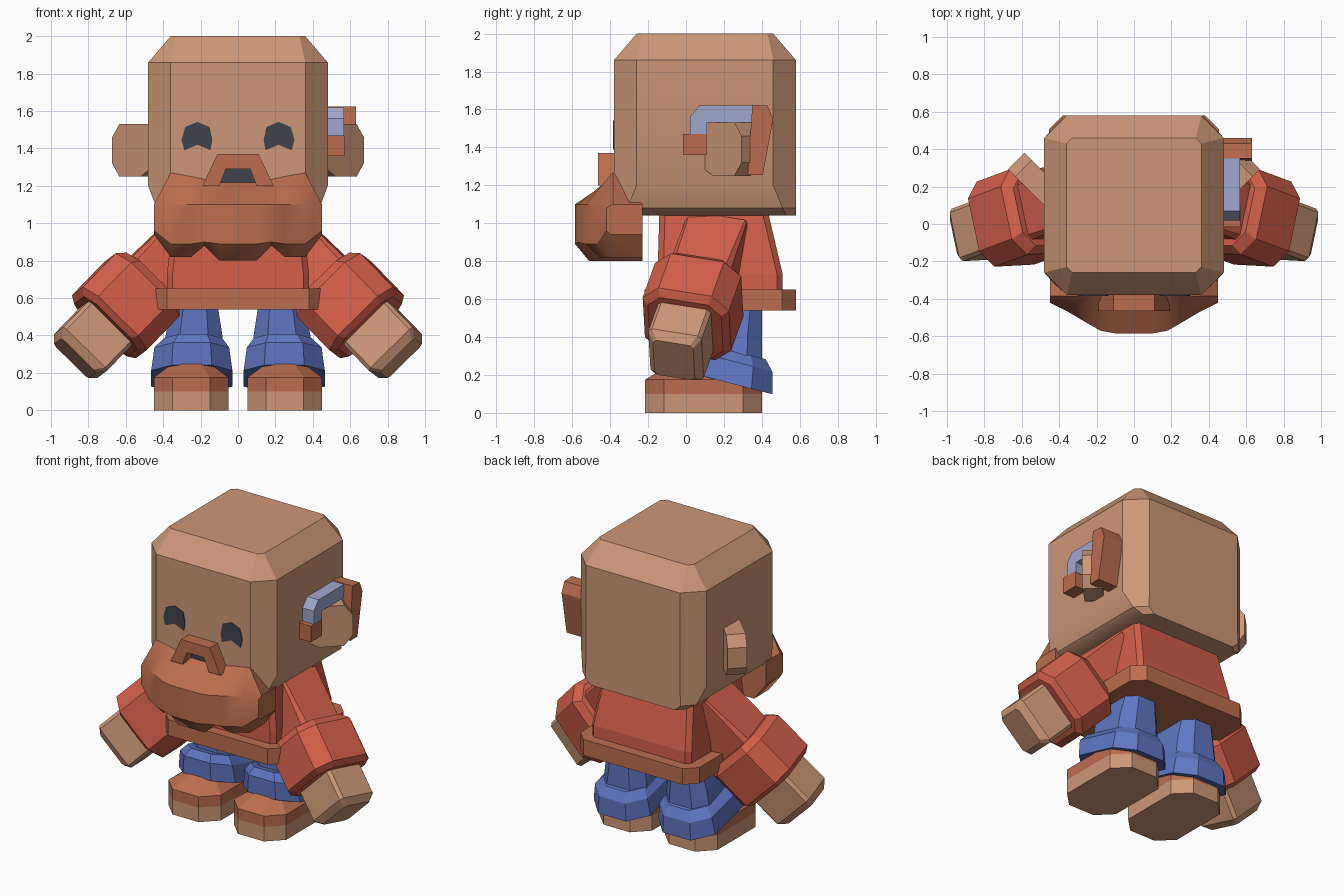
import bpy, bmesh, math
from mathutils import Vector

if "Cube" in bpy.data.objects:
    bpy.data.objects.remove(bpy.data.objects["Cube"])


def material(name, rgb):
    m = bpy.data.materials.new(name)
    m.diffuse_color = (*rgb, 1)
    m.use_nodes = True
    m.node_tree.nodes["Principled BSDF"].inputs["Base Color"].default_value = m.diffuse_color
    return m


SKIN = material("skin", (0.61, 0.31, 0.185))
BROWN = material("brown", (0.50, 0.155, 0.077))
RED = material("red", (0.65, 0.115, 0.068))
BLUE = material("blue", (0.115, 0.18, 0.54))
METAL = material("pale_metal", (0.35, 0.39, 0.61))
DARK = material("dark", (0.051, 0.054, 0.072))


def loft(name, rings, mats, smooth=None):
    """Skin a stack of equal rings, capped at both ends; mats = one per band."""
    if not isinstance(mats, list):
        mats = [mats] * (len(rings) - 1)
    slots = list(dict.fromkeys(mats))
    bm = bmesh.new()
    vs = [[bm.verts.new(p) for p in r] for r in rings]
    n = len(rings[0])
    for i, m in enumerate(mats):
        for j in range(n):
            k = (j + 1) % n
            f = bm.faces.new((vs[i][j], vs[i][k], vs[i + 1][k], vs[i + 1][j]))
            f.material_index = slots.index(m)
    bm.faces.new(vs[0][::-1]).material_index = slots.index(mats[0])
    bm.faces.new(vs[-1]).material_index = slots.index(mats[-1])
    bmesh.ops.recalc_face_normals(bm, faces=bm.faces)
    me = bpy.data.meshes.new(name)
    bm.to_mesh(me)
    bm.free()
    for m in slots:
        me.materials.append(m)
    ob = bpy.data.objects.new(name, me)
    bpy.context.collection.objects.link(ob)
    if smooth:
        bpy.ops.object.select_all(action='DESELECT')
        ob.select_set(True)
        bpy.context.view_layer.objects.active = ob
        bpy.ops.object.shade_smooth_by_angle(angle=math.radians(smooth))
    return ob


def octo(hx, hy, c):
    """Rectangle with cut corners, as 2D points."""
    return [(hx - c, -hy), (hx, c - hy), (hx, hy - c), (hx - c, hy),
            (c - hx, hy), (-hx, hy - c), (-hx, c - hy), (c - hx, -hy)]


def level(cx, cy, z, hx, hy, c, tilt=0):
    return [(cx + x, cy + y, z + tilt * y) for x, y in octo(hx, hy, c)]


def front_prism(name, pts, y0, y1, mat):
    return loft(name, [[(x, y, z) for x, z in pts] for y in (y0, y1)], mat)


def side_prism(name, pts, x0, x1, mat):
    return loft(name, [[(x, y, z) for y, z in pts] for x in (x0, x1)], mat)


# Head
loft("head", [level(0, .10, 1.04, .37, .48, .05),
              level(0, .10, 1.08, .435, .48, .07),
              level(0, .10, 1.20, .48, .48, .12),
              level(0, .10, 1.86, .48, .48, .12),
              level(0, .10, 2.00, .36, .36, .03)], SKIN, 32)

# Beard: columns across the face, mirrored: x, front y, top z, bottom z
cols = [(.10, -.585, 1.22, .80), (.18, -.57, 1.235, .88), (.25, -.53, 1.25, .82),
        (.36, -.465, 1.27, .82), (.45, -.42, 1.10, .94)]
cols = [(-x, y, t, b) for x, y, t, b in cols[::-1]] + cols
rings = []
for x, yf, top, bot in cols:
    edge = abs(x) > .4
    rings.append([(x, -.23, bot), (x, yf + (.02 if edge else .075), bot),
                  (x, yf, max(bot + .02, .89)), (x, yf, 1.08 if edge else 1.10),
                  (x, -.385, top), (x, -.23, 1.10)])
loft("beard", rings, BROWN, 35)

# Moustache arch and mouth
front_prism("moustache", [(-.19, 1.20), (-.11, 1.37), (.11, 1.37), (.19, 1.20),
                          (.10, 1.20), (.065, 1.29), (-.065, 1.29), (-.10, 1.20)],
            -.465, -.37, BROWN)
front_prism("mouth", [(-.12, 1.20), (-.09, 1.31), (.09, 1.31), (.12, 1.20)],
            -.387, -.379, DARK)

# Torso and belt
loft("torso", [level(0, .18, .58, .38, .33, .03),
               level(0, .18, .73, .38, .33, .03),
               level(0, .145, 1.07, .34, .285, .03)], RED)
loft("belt", [level(0, .18, z, .455, .40, .075) for z in (.54, .65)], BROWN)

for s, side in ((-1, "left"), (1, "right")):
    # Eye
    eye = [(-.08, 1.445), (-.065, 1.515), (0, 1.542), (.065, 1.515),
           (.085, 1.445), (.07, 1.39), (0, 1.42), (-.07, 1.39)]
    front_prism(side + "_eye", [(s * (.217 + x), z) for x, z in eye], -.386, -.378, DARK)

    # Ear: upright slab swept outward and back
    ear = [(-.02, 1.29), (.05, 1.25), (.21, 1.25), (.265, 1.32),
           (.265, 1.46), (.21, 1.53), (-.02, 1.53)]
    q = math.sqrt(.5)
    loft(side + "_ear", [[(s * (.442 + q * (a - t)), .15 + q * (a + t), z) for a, z in ear]
                         for t in (-.062, .062)], SKIN)

    # Arm frame: axis d, cross directions u and v
    start, tip = Vector((.27, .16, .90)), Vector((.875, -.065, .275))
    d = (tip - start).normalized()
    u = Vector((.25, .95, -.2))
    u = (u - d * u.dot(d)).normalized()
    v = d.cross(u)

    def ring(t, hu, hv, c):
        pts = [start + d * t + u * a + v * b for a, b in octo(hu, hv, c)]
        return [(s * p.x, p.y, p.z) for p in pts]

    loft(side + "_upper_arm", [ring(-.05, .16, .15, .01), ring(.36, .165, .165, .03)], RED)
    loft(side + "_sleeve_cuff", [ring(.31, .20, .20, .08), ring(.36, .235, .24, .09),
                                 ring(.62, .235, .24, .09), ring(.65, .20, .20, .07)], RED)
    loft(side + "_hand", [ring(.58, .145, .165, .02), ring(.85, .145, .165, .02),
                          ring(.895, .11, .13, .02)], SKIN)

    # Trouser leg with tilted flared cuff
    loft(side + "_leg", [level(s * .24, .20, .25, .17, .20, .08),
                         level(s * .235, .20, .41, .15, .20, .075),
                         level(s * .23, .20, .57, .12, .20, .06)], BLUE)
    loft(side + "_trouser_cuff", [level(s * .247, .18, .17, .217, .275, .11, -.26),
                                  level(s * .247, .18, .29, .20, .275, .10, -.26),
                                  level(s * .24, .18, .345, .155, .24, .08, -.26)], BLUE)

    # Shoe: pale sole, brown upper, low dome
    loft(side + "_shoe", [level(s * .25, .092, 0, .20, .308, .10),
                          level(s * .25, .092, .10, .20, .308, .10),
                          level(s * .25, .092, .175, .20, .308, .10),
                          level(s * .25, .11, .25, .10, .20, .05)], [SKIN, BROWN, BROWN])

# Hearing aid on the right ear: tube, ear tip and rear body
side_prism("hearing_tube", [(.02, 1.46), (.02, 1.56), (.07, 1.62), (.36, 1.62),
                            (.35, 1.53), (.11, 1.53), (.11, 1.46)], .47, .567, METAL)
side_prism("hearing_tip", [(-.015, 1.36), (.107, 1.36), (.107, 1.47), (-.015, 1.47)],
           .47, .569, BROWN)
side_prism("hearing_body", [(.325, 1.255), (.405, 1.255), (.46, 1.55), (.43, 1.62),
                            (.35, 1.625)], .47, .63, BROWN)
